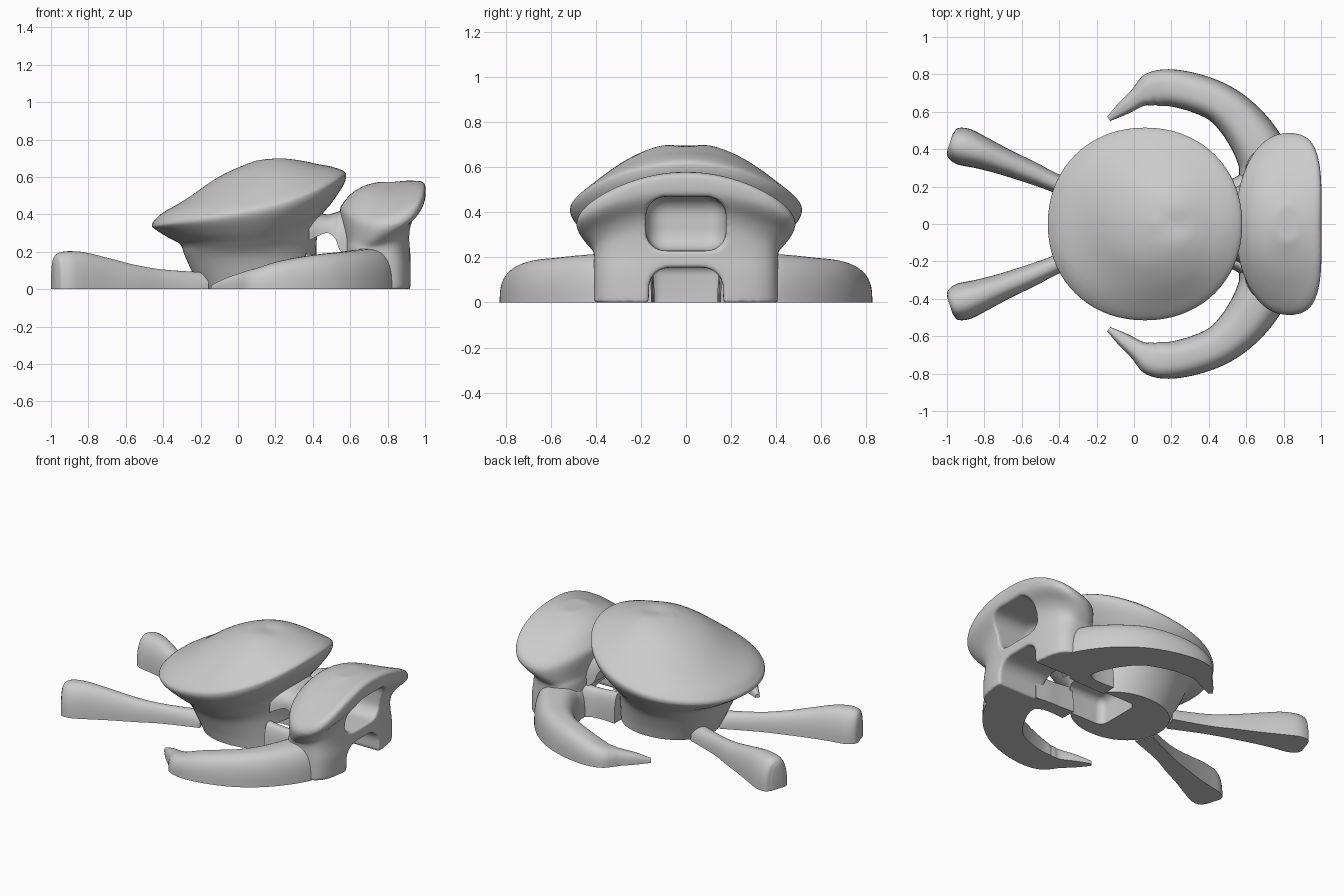
import bpy, bmesh, math
from mathutils import Vector

if "Cube" in bpy.data.objects:
    bpy.data.objects.remove(bpy.data.objects["Cube"])

grey = bpy.data.materials.new("plain_grey")
grey.use_nodes = True
grey.diffuse_color = (0.6, 0.6, 0.6, 1)
grey.node_tree.nodes["Principled BSDF"].inputs["Base Color"].default_value = grey.diffuse_color


def smooth_rows(rows, steps=6):
    """Catmull-Rom interpolation through rows of numbers."""
    out = []
    for i in range(len(rows) - 1):
        a, b, c, d = (Vector(rows[min(max(i + k, 0), len(rows) - 1)]) for k in (-1, 0, 1, 2))
        for s in range(steps):
            t = s / steps
            out.append(b + (c - a) * t / 2 + (a - b * 2.5 + c * 2 - d / 2) * t * t
                       + ((b - c) * 3 + d - a) / 2 * t ** 3)
    return out + [Vector(rows[-1])]


def power(v, n):
    return math.copysign(abs(v) ** (2 / n), v)


def skin(name, rings):
    """Bridge a list of equal rings, cap both ends, shade smooth."""
    bm = bmesh.new()
    loops = [[bm.verts.new(p) for p in ring] for ring in rings]
    count = len(loops[0])
    for lo, hi in zip(loops, loops[1:]):
        for i in range(count):
            j = (i + 1) % count
            bm.faces.new((lo[i], lo[j], hi[j], hi[i]))
    bm.faces.new(loops[0][::-1])
    bm.faces.new(loops[-1])
    bmesh.ops.recalc_face_normals(bm, faces=bm.faces)
    return finish(name, bm)


def finish(name, bm):
    mesh = bpy.data.meshes.new(name)
    bm.to_mesh(mesh)
    bm.free()
    mesh.materials.append(grey)
    obj = bpy.data.objects.new(name, mesh)
    bpy.context.collection.objects.link(obj)
    shade(obj)
    return obj


def shade(obj):
    bpy.ops.object.select_all(action='DESELECT')
    obj.select_set(True)
    bpy.context.view_layer.objects.active = obj
    bpy.ops.object.shade_smooth_by_angle(angle=math.radians(40))


def ring_stack(name, rows, skew, count=72):
    """Rows: back x, front x, half width, z at back, front and sides, bend, squareness."""
    rings = []
    for x0, x1, ry, zb, zf, zs, bend, n in smooth_rows(rows):
        ring = []
        for i in range(count):
            a = math.tau * i / count
            u, v = power(math.cos(a), n), power(math.sin(a), n)
            mid = (zb + zf) / 2
            z = mid + (zf - zb) / 2 * u + (zs - mid) * v * v * (1 + skew * u)
            ring.append(((x0 + x1) / 2 + (x1 - x0) / 2 * u + bend * v * v, ry * v, max(z, 0)))
        rings.append(ring)
    return skin(name, rings)


def limb(name, rows, side=1, n=2.8, count=24):
    """Flat-bottomed section swept on a path; rows: x, y, half width, z low, z high."""
    path = smooth_rows(rows)
    rings = []
    for i, (x, y, w, lo, hi) in enumerate(path):
        t = path[min(i + 1, len(path) - 1)] - path[max(i - 1, 0)]
        t = Vector((t[0], t[1])).normalized()
        ring = []
        for k in range(count + 1):
            a = math.pi * k / count
            u, v = power(math.cos(a), n), power(math.sin(a), n)
            ring.append((x - t.y * w * u, side * (y + t.x * w * u), lo + (hi - lo) * v))
        rings.append(ring)
    return skin(name, rings)


def carve(obj, x0, x1, w, z0, z1, round_by):
    """Cut a tunnel along x with rounded corners."""
    bm = bmesh.new()
    bmesh.ops.create_cube(bm, size=1)
    for v in bm.verts:
        v.co = ((x0 + x1) / 2 + v.co.x * (x1 - x0), v.co.y * w * 2, (z0 + z1) / 2 + v.co.z * (z1 - z0))
    bmesh.ops.bevel(bm, geom=list(bm.edges), offset=round_by, segments=6, profile=0.5, affect='EDGES')
    cutter = finish("tunnel_cutter", bm)
    mod = obj.modifiers.new("carve", 'BOOLEAN')
    mod.operation, mod.object, mod.solver = 'DIFFERENCE', cutter, 'EXACT'
    bpy.context.view_layer.objects.active = obj
    bpy.ops.object.modifier_apply(modifier=mod.name)
    bpy.data.objects.remove(cutter)


# Main hall: tapered base flaring into a tilted domed roof
hall = ring_stack("main_hall", [
    (-.20, .42, .27, 0, 0, 0, 0, 2.1),
    (-.24, .42, .29, .08, .10, .08, 0, 2.1),
    (-.285, .42, .33, .18, .25, .18, 0, 2.1),
    (-.31, .44, .39, .24, .38, .25, 0, 2.1),
    (-.38, .50, .45, .28, .46, .31, 0, 2.1),
    (-.45, .56, .50, .325, .55, .37, 0, 2.1),
    (-.46, .578, .515, .345, .60, .41, 0, 2.1),
    (-.445, .567, .50, .37, .63, .44, 0, 2.1),
    (-.40, .50, .44, .41, .655, .487, 0, 2.1),
    (-.28, .42, .33, .48, .67, .57, 0, 2.1),
    (-.12, .36, .22, .59, .683, .645, 0, 2.1),
    (0, .30, .12, .65, .692, .686, 0, 2.1),
    (.10, .20, .04, .688, .695, .695, 0, 2.1)], .6)
carve(hall, .12, .7, .16, -.1, .17, .05)
shade(hall)

# Entrance hall: pillared block under a wide curved roof
entrance = ring_stack("entrance_hall", [
    (.575, .925, .412, 0, 0, 0, 0, 3.6),
    (.575, .925, .41, .12, .12, .12, 0, 3.6),
    (.575, .92, .41, .22, .22, .22, 0, 3.2),
    (.57, .925, .425, .27, .33, .245, .01, 2.7),
    (.56, .945, .455, .31, .40, .28, .03, 2.5),
    (.55, .985, .48, .36, .46, .32, .05, 2.5),
    (.545, 1.0, .487, .40, .50, .35, .06, 2.5),
    (.545, 1.0, .475, .43, .56, .38, .06, 2.5),
    (.56, .98, .44, .46, .577, .41, .05, 2.5),
    (.61, .95, .36, .515, .58, .46, .03, 2.5),
    (.68, .92, .25, .555, .58, .517, 0, 2.5),
    (.76, .88, .10, .575, .58, .572, 0, 2.5)], 0)
carve(entrance, .4, 1.2, .165, -.2, .155, .09)
carve(entrance, .64, 1.2, .178, .23, .47, .085)
remesh = entrance.modifiers.new("even_mesh", 'REMESH')
remesh.mode, remesh.voxel_size, remesh.use_smooth_shade = 'VOXEL', .009, True
soften = entrance.modifiers.new("soften", 'SMOOTH')
soften.factor, soften.iterations = .5, 10

# Arched neck joining the two halls
limb("neck_bridge", [
    (.38, 0, .21, .26, .43), (.43, 0, .19, .285, .41), (.48, 0, .18, .30, .40),
    (.52, 0, .185, .27, .41), (.55, 0, .20, .20, .42), (.62, 0, .24, .17, .45)])

# Low passage walls, curved arms and straight rear limbs, mirrored
for side, label in ((1, "back"), (-1, "front")):
    limb(label + "_passage_wall", [
        (.36, .19, .05, 0, .19), (.46, .19, .045, 0, .18), (.54, .195, .05, 0, .18),
        (.62, .22, .07, 0, .20)], side)
    limb(label + "_curved_arm", [
        (.70, .24, .14, 0, .217), (.70, .33, .142, 0, .217), (.65, .44, .133, 0, .212),
        (.565, .555, .12, 0, .20),
        (.46, .645, .107, 0, .19), (.33, .70, .103, 0, .172), (.20, .728, .099, 0, .145),
        (.11, .722, .094, 0, .115), (.06, .70, .076, 0, .10), (.02, .675, .054, 0, .087),
        (-.06, .617, .037, 0, .06), (-.135, .562, .014, 0, .024)], side)
    limb(label + "_rear_limb", [
        (-.18, .12, .06, 0, .09), (-.40, .21, .05, 0, .105), (-.55, .275, .06, 0, .13),
        (-.70, .335, .072, 0, .168), (-.82, .382, .088, 0, .197), (-.90, .41, .1, 0, .203),
        (-.945, .423, .095, 0, .198), (-.972, .43, .08, 0, .185),
        (-.985, .434, .05, 0, .16)], side, 2.4)
